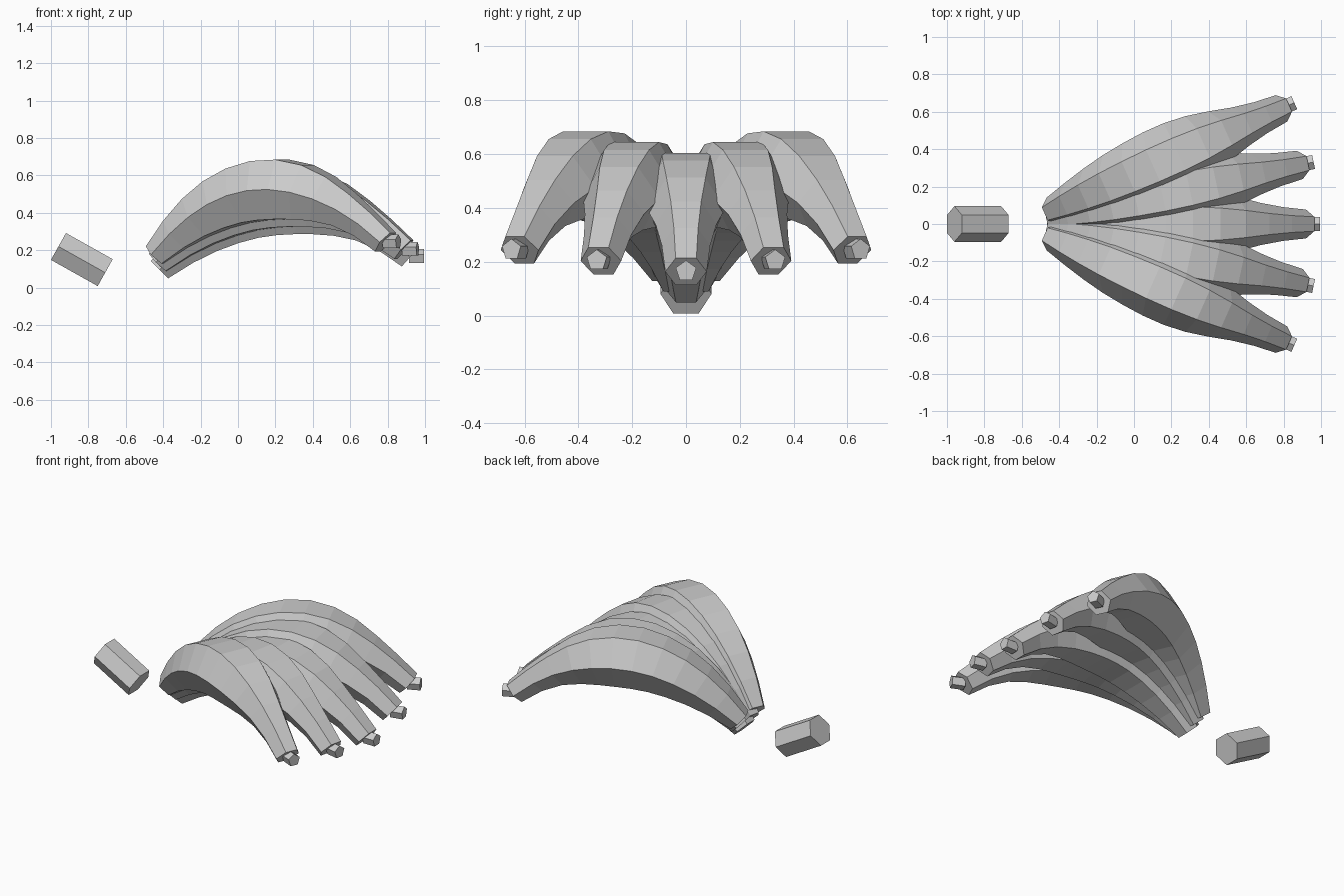
import bpy, bmesh, math
from mathutils import Vector, Matrix

if "Cube" in bpy.data.objects:
    bpy.data.objects.remove(bpy.data.objects["Cube"])

PIVOT_X = -0.6
# centreline control points (x, z) measured from the fan pivot, and ring radii along it
P0, P1, P2 = Vector((0.18, 0.095)), Vector((0.85, 0.76)), Vector((1.52, 0.163))
RADII = [0.075, 0.108, 0.137, 0.16, 0.175, 0.184, 0.184, 0.171, 0.145, 0.113, 0.09, 0.077]


def loft(name, stations, sides, phase=0.0):
    """Skin polygon rings; a station is (centre x, z, axis direction x, z, radius)."""
    bm = bmesh.new()
    rings = []
    for x, z, dx, dz, r in stations:
        d = Vector((dx, 0, dz)).normalized()
        up = Vector((-d.z, 0, d.x))
        side = Vector((0, 1, 0))
        c = Vector((x, 0, z))
        ring = []
        for k in range(sides):
            a = phase + math.tau * k / sides
            ring.append(bm.verts.new(c + side * (r * math.cos(a)) + up * (r * math.sin(a))))
        rings.append(ring)
    for a, b in zip(rings, rings[1:]):
        for k in range(sides):
            n = (k + 1) % sides
            bm.faces.new((a[k], a[n], b[n], b[k]))
    bm.faces.new(rings[0])
    bm.faces.new(rings[-1])
    bmesh.ops.recalc_face_normals(bm, faces=bm.faces)
    mesh = bpy.data.meshes.new(name)
    bm.to_mesh(mesh)
    bm.free()
    obj = bpy.data.objects.new(name, mesh)
    bpy.context.collection.objects.link(obj)
    return obj


# curved six-sided fruit profile
fruit = []
for i, r in enumerate(RADII):
    t = i / (len(RADII) - 1)
    p = P0 * (1 - t) ** 2 + P1 * (2 * t * (1 - t)) + P2 * t * t
    d = (P1 - P0) * (1 - t) + (P2 - P1) * t
    fruit.append((p.x, p.y, d.x, d.y, r))

# five-sided blossom tip
tip = [(1.515, 0.165, 1, 0, 0.04), (1.595, 0.165, 1, 0, 0.04)]

# fan of five fruits, the outer ones lifted
for i in range(-2, 3):
    place = Matrix.Translation((PIVOT_X, 0, 0.04 * abs(i))) @ Matrix.Rotation(math.radians(12 * i), 4, 'Z')
    loft(f"banana_{i + 3}", fruit, 6).matrix_world = place
    loft(f"banana_tip_{i + 3}", tip, 5, math.pi / 2).matrix_world = place

# hexagonal stem
loft("stem", [(-0.96, 0.22, 0.25, -0.14, 0.095), (-0.71, 0.08, 0.25, -0.14, 0.095)], 6)
